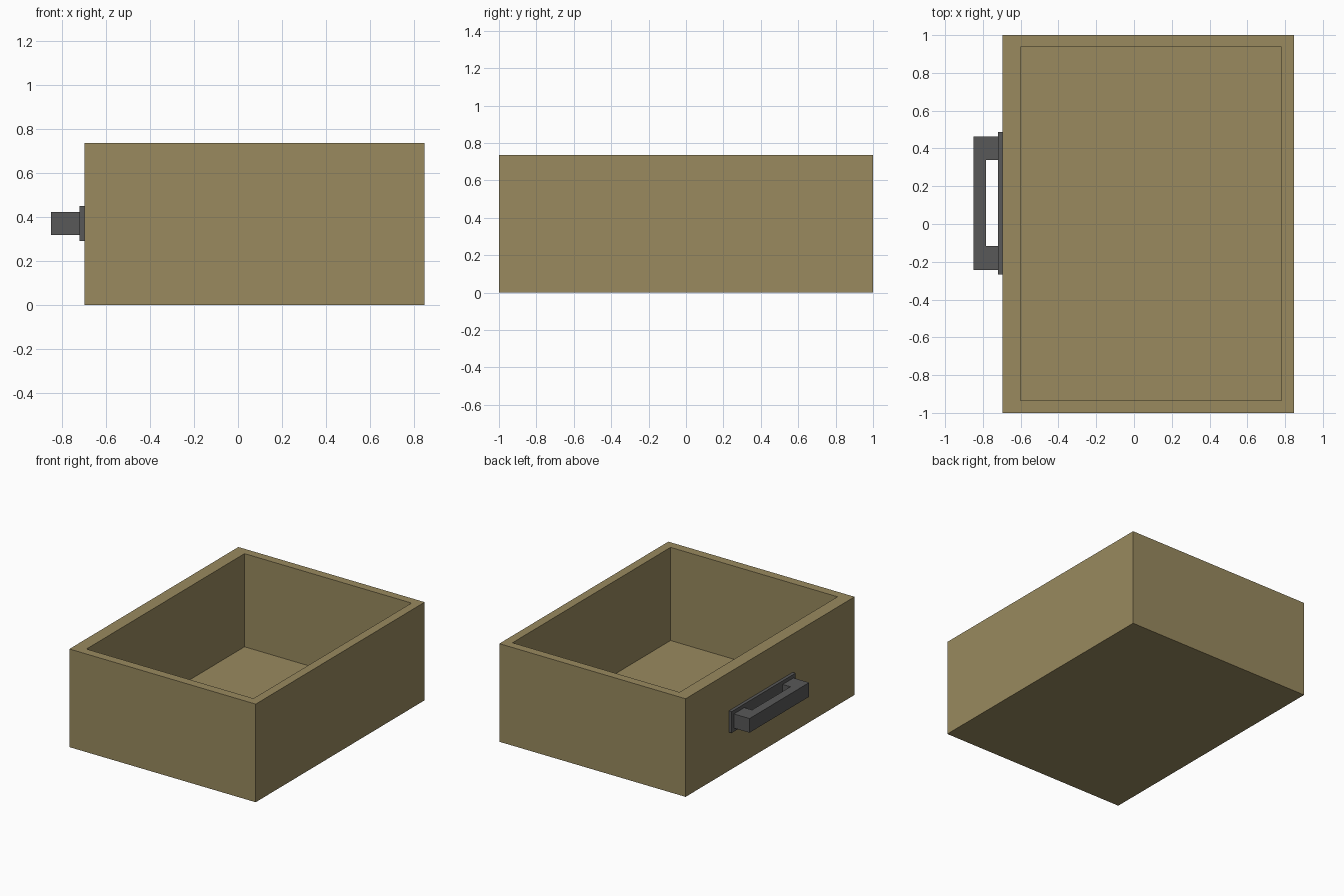
import bpy
import bmesh
from mathutils import Vector

default = bpy.data.objects.get("Cube")
if default:
    bpy.data.objects.remove(default, do_unlink=True)


def material(name, colour):
    mat = bpy.data.materials.new(name)
    mat.use_nodes = True
    mat.diffuse_color = colour
    mat.node_tree.nodes["Principled BSDF"].inputs["Base Color"].default_value = colour
    return mat


def finish(bm, name, mat):
    bmesh.ops.recalc_face_normals(bm, faces=bm.faces)
    mesh = bpy.data.meshes.new(name)
    bm.to_mesh(mesh)
    bm.free()
    mesh.materials.append(mat)
    obj = bpy.data.objects.new(name, mesh)
    bpy.context.collection.objects.link(obj)
    return obj


def prism(bm, outline, z0, z1):
    """Extrude an xy outline from z0 up to z1 and return the top face."""
    base = bm.faces.new([bm.verts.new((x, y, z0)) for x, y in outline])
    new = bmesh.ops.extrude_face_region(bm, geom=[base], use_keep_orig=True)["geom"]
    bmesh.ops.translate(bm, vec=(0, 0, z1 - z0),
                        verts=[v for v in new if isinstance(v, bmesh.types.BMVert)])
    return next(f for f in new if isinstance(f, bmesh.types.BMFace))


def rect(x0, x1, y0, y1):
    return [(x0, y0), (x1, y0), (x1, y1), (x0, y1)]


wood = material("drab wood", (0.319, 0.254, 0.114, 1))
metal = material("dark grey metal", (0.098, 0.098, 0.098, 1))

# Open tray: solid block with its top inset to the rim and sunk to the floor
HEIGHT, FLOOR = 0.735, 0.037
bm = bmesh.new()
top = prism(bm, rect(-0.697, 0.847, -1, 1), 0, HEIGHT)
bmesh.ops.inset_region(bm, faces=[top], thickness=0.05)
centre = top.calc_center_median()
for v in top.verts:
    v.co.x = 0.782 if v.co.x > centre.x else -0.602
    v.co.y = 0.937 if v.co.y > centre.y else -0.934
floor = bmesh.ops.extrude_discrete_faces(bm, faces=[top])["faces"][0]
bmesh.ops.translate(bm, vec=Vector((0, 0, FLOOR - HEIGHT)), verts=floor.verts)
finish(bm, "drawer_tray", wood)

# Mounting plate on the drawer face
bm = bmesh.new()
prism(bm, rect(-0.72, -0.697, -0.268, 0.488), 0.289, 0.449)
finish(bm, "handle_plate", metal)

# U-shaped pull
bm = bmesh.new()
pull = [(-0.72, -0.244), (-0.72, -0.116), (-0.784, -0.116), (-0.784, 0.338),
        (-0.72, 0.338), (-0.72, 0.462), (-0.85, 0.462), (-0.85, -0.244)]
prism(bm, pull, 0.316, 0.422)
finish(bm, "handle_pull", metal)
